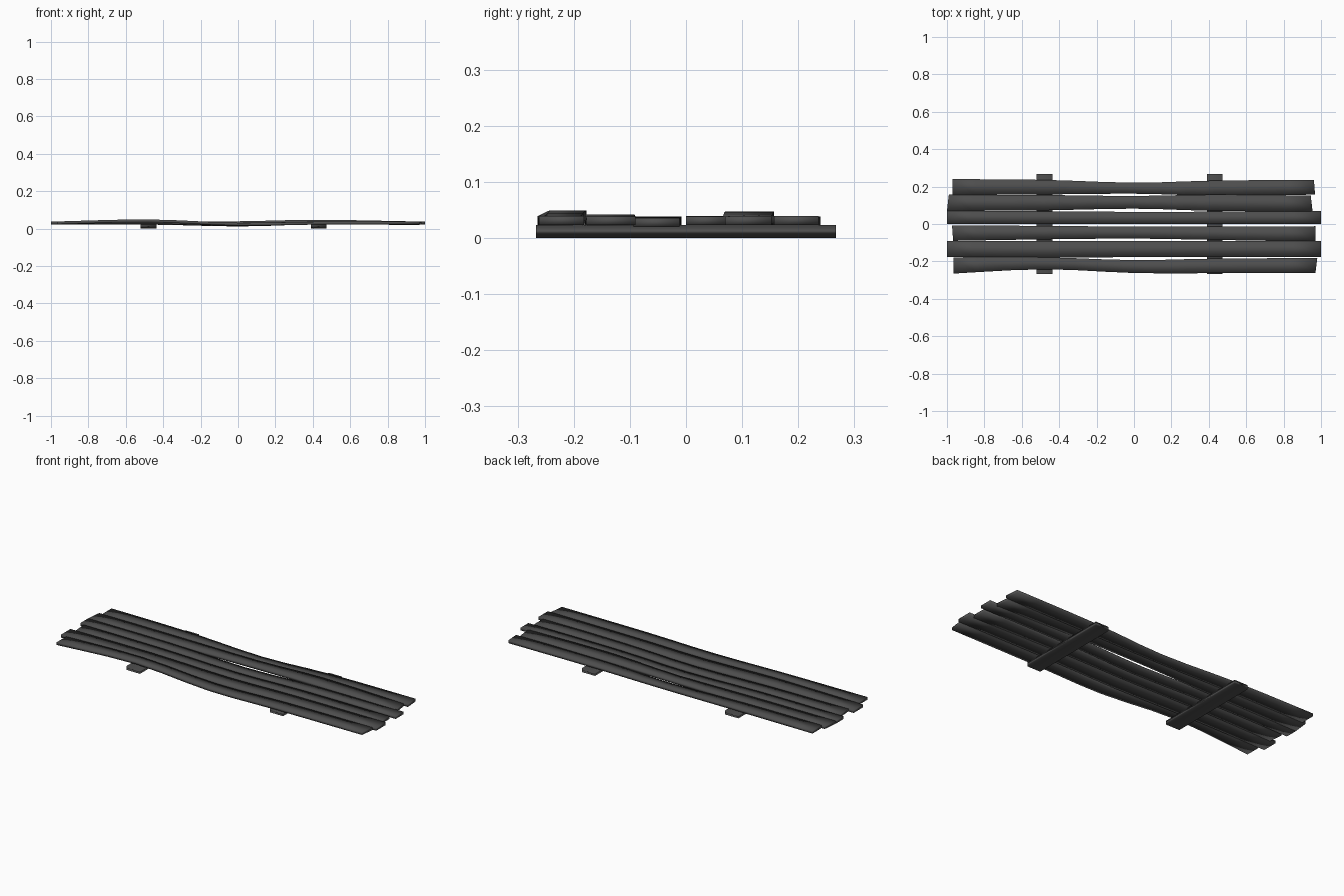
import bpy, bmesh

if "Cube" in bpy.data.objects:
    bpy.data.objects.remove(bpy.data.objects["Cube"])

T = 0.0155   # plank thickness
STATIONS = [-1.0, -0.48, 0.0, 0.43, 1.0]

# dark weathered grey
DARK = bpy.data.materials.new("dark_wood")
DARK.diffuse_color = (0.075, 0.075, 0.075, 1)
DARK.use_nodes = True
DARK.node_tree.nodes["Principled BSDF"].inputs["Base Color"].default_value = DARK.diffuse_color


def ease(vals, t):
    # smooth (Catmull-Rom) interpolation through the five stations, t in 0..4
    i = min(int(t), 3)
    f = t - i
    p1, p2 = vals[i], vals[i + 1]
    p0 = vals[i - 1] if i > 0 else p1
    p3 = vals[i + 2] if i < 3 else p2
    return 0.5 * (2 * p1 + (p2 - p0) * f + (2 * p0 - 5 * p1 + 4 * p2 - p3) * f * f
                  + (3 * p1 - p0 - 3 * p2 + p3) * f ** 3)


def strip(name, xs, low, high, bottom, skew=(0, 0), n=12):
    # warped board: loft of rectangular sections along x
    bm = bmesh.new()
    rings = []
    for k in range(n + 1):
        t = 4 * k / n
        x = ease([xs[0]] + STATIONS[1:4] + [xs[1]], t)
        s = skew[0] if k == 0 else skew[1] if k == n else 0
        y0, y1, z = ease(low, t), ease(high, t), ease(bottom, t)
        rings.append([bm.verts.new(c) for c in (
            (x - s, y0, z), (x + s, y1, z), (x + s, y1, z + T), (x - s, y0, z + T))])
    for a, b in zip(rings, rings[1:]):
        for j in range(4):
            bm.faces.new((a[j], a[(j + 1) % 4], b[(j + 1) % 4], b[j]))
    bm.faces.new(rings[0])
    bm.faces.new(rings[-1])
    bmesh.ops.recalc_face_normals(bm, faces=bm.faces)
    me = bpy.data.meshes.new(name)
    bm.to_mesh(me)
    bm.free()
    me.materials.append(DARK)
    me.shade_smooth()
    ob = bpy.data.objects.new(name, me)
    bpy.context.collection.objects.link(ob)


def batten(name, x0, x1):
    # cross piece under the planks
    bpy.ops.mesh.primitive_cube_add(size=1, location=((x0 + x1) / 2, 0, 0.0115))
    ob = bpy.context.object
    ob.name = name
    ob.scale = (x1 - x0, 0.534, 0.023)
    ob.data.materials.append(DARK)
    ob.data.shade_smooth()


# Planks, back to front: end x, lower edge, upper edge, bottom height
strip("plank_back", (-0.97, 0.965),
      [.155, .158, .162, .152, .157], [.24, .236, .221, .232, .236],
      [.023, .022, .013, .023, .0235], (0, -.003))
strip("plank_2", (-0.995, 0.95),
      [.07, .073, .082, .07, .066], [.157, .155, .15, .157, .152],
      [.023, .023, .024, .032, .023], (.005, -.005))
strip("plank_3", (-1.0, 1.0),
      [0, 0, 0, 0, 0], [.07, .068, .065, .066, .07],
      [.023, .023, .012, .023, .023])
strip("plank_4", (-0.97, 0.97),
      [-.09, -.082, -.078, -.085, -.094], [-.008, -.01, -.014, -.014, -.012],
      [.023, .022, .014, .022, .020], (-.003, 0))
strip("plank_5", (-1.0, 1.0),
      [-.177, -.18, -.177, -.176, -.177], [-.09, -.092, -.092, -.09, -.09],
      [.023, .026, .016, .022, .023])
strip("plank_front", (-0.965, 0.975),
      [-.265, -.242, -.262, -.263, -.262], [-.178, -.178, -.193, -.185, -.182],
      [.023, .034, .016, .022, .0235], (0, .005))

# Battens
batten("batten_left", -0.52, -0.435)
batten("batten_right", 0.39, 0.473)
